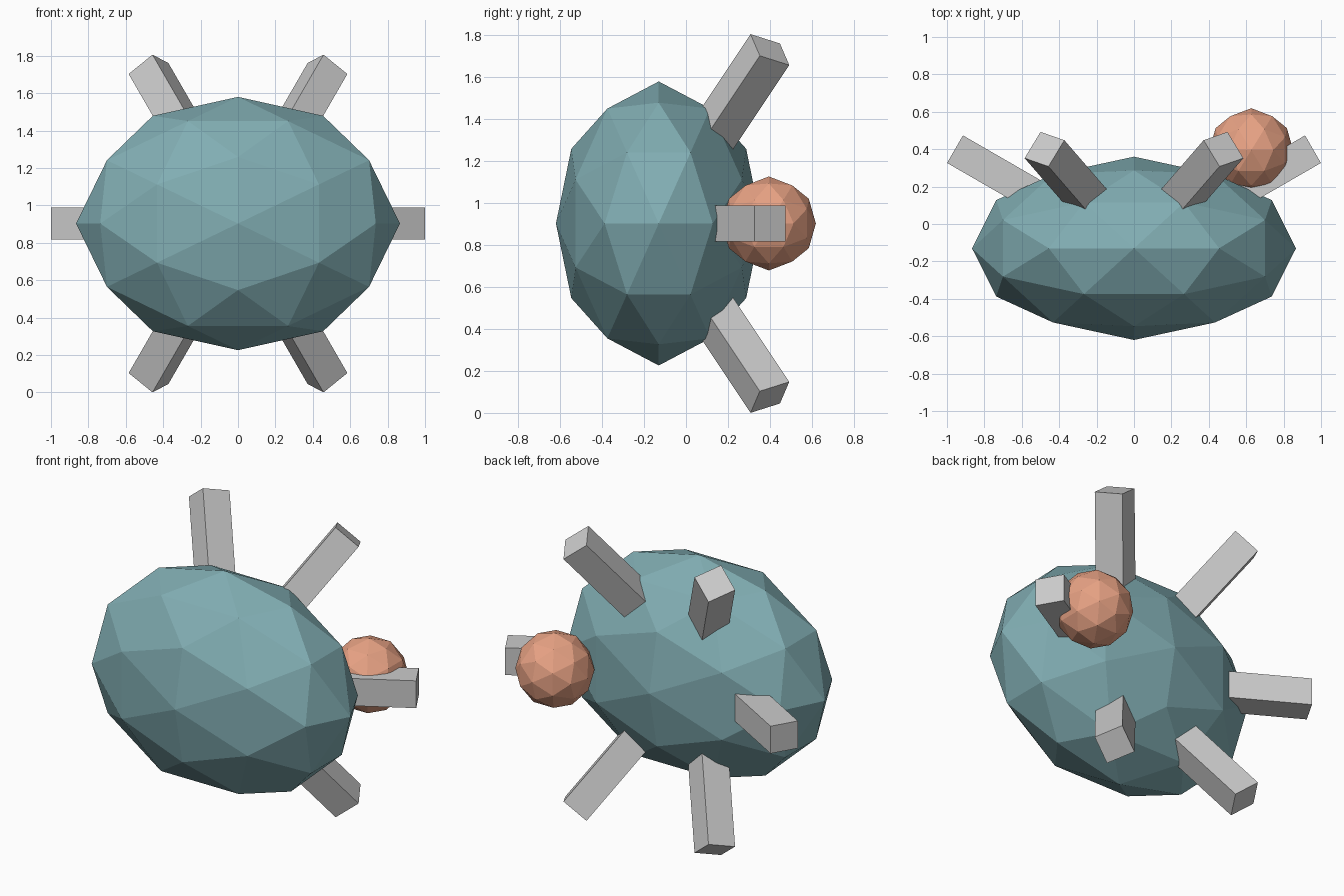
import bpy, bmesh
from math import radians, cos, sin
from mathutils import Vector, Matrix

if "Cube" in bpy.data.objects:
    bpy.data.objects.remove(bpy.data.objects["Cube"])

CZ = 0.903        # height of the middle
W = 0.17          # leg thickness
LENGTH = 0.6      # leg length, inner end buried in the body


def finish(name, bm, color=None):
    mesh = bpy.data.meshes.new(name)
    bm.to_mesh(mesh)
    bm.free()
    obj = bpy.data.objects.new(name, mesh)
    bpy.context.collection.objects.link(obj)
    if color:
        mat = bpy.data.materials.new(name + "_color")
        mat.diffuse_color = (*color, 1)
        mat.use_nodes = True
        mat.node_tree.nodes["Principled BSDF"].inputs["Base Color"].default_value = mat.diffuse_color
        mesh.materials.append(mat)
    return obj


def faceted_ball(name, centre, radii, color):
    # 80-sided ball, turned so it is symmetric about all three axes
    bm = bmesh.new()
    bmesh.ops.create_icosphere(bm, subdivisions=2, radius=1)
    turn = Matrix.Rotation(radians(-31.7175), 4, 'Y')
    bm.transform(Matrix.Translation(centre) @ Matrix.Diagonal((*radii, 1)) @ turn)
    return finish(name, bm, color)


def leg(name, angle, side):
    # square bar leaning 30 degrees backwards, mirrored for the left side
    a, tilt = radians(angle), radians(30)
    d = Vector((cos(a) * cos(tilt), sin(tilt), sin(a) * cos(tilt)))
    tip = Vector((0.957 * cos(a), 0.40, CZ + 0.957 * sin(a)))
    rot = Vector((1, 0, 0)).rotation_difference(d).to_matrix().to_4x4()
    bm = bmesh.new()
    bmesh.ops.create_cube(bm, size=1)
    bm.transform(Matrix.Translation(tip - d * LENGTH / 2) @ rot
                 @ Matrix.Diagonal((LENGTH, W, W, 1)))
    if side < 0:
        bm.transform(Matrix.Diagonal((-1, 1, 1, 1)))
        bmesh.ops.reverse_faces(bm, faces=bm.faces[:])
    return finish(name, bm)


# Main body and small side ball
faceted_ball("body", (0, -0.13, CZ), (0.866, 0.49, 0.677), (0.22, 0.42, 0.45))
faceted_ball("side_ball", (0.627, 0.395, CZ), (0.224, 0.224, 0.224), (0.8, 0.36, 0.23))

# Six legs, three on each side
for side, side_name in ((1, "right"), (-1, "left")):
    for angle, level in ((60, "upper"), (0, "middle"), (-60, "lower")):
        leg(f"{level}_{side_name}_leg", angle, side)
